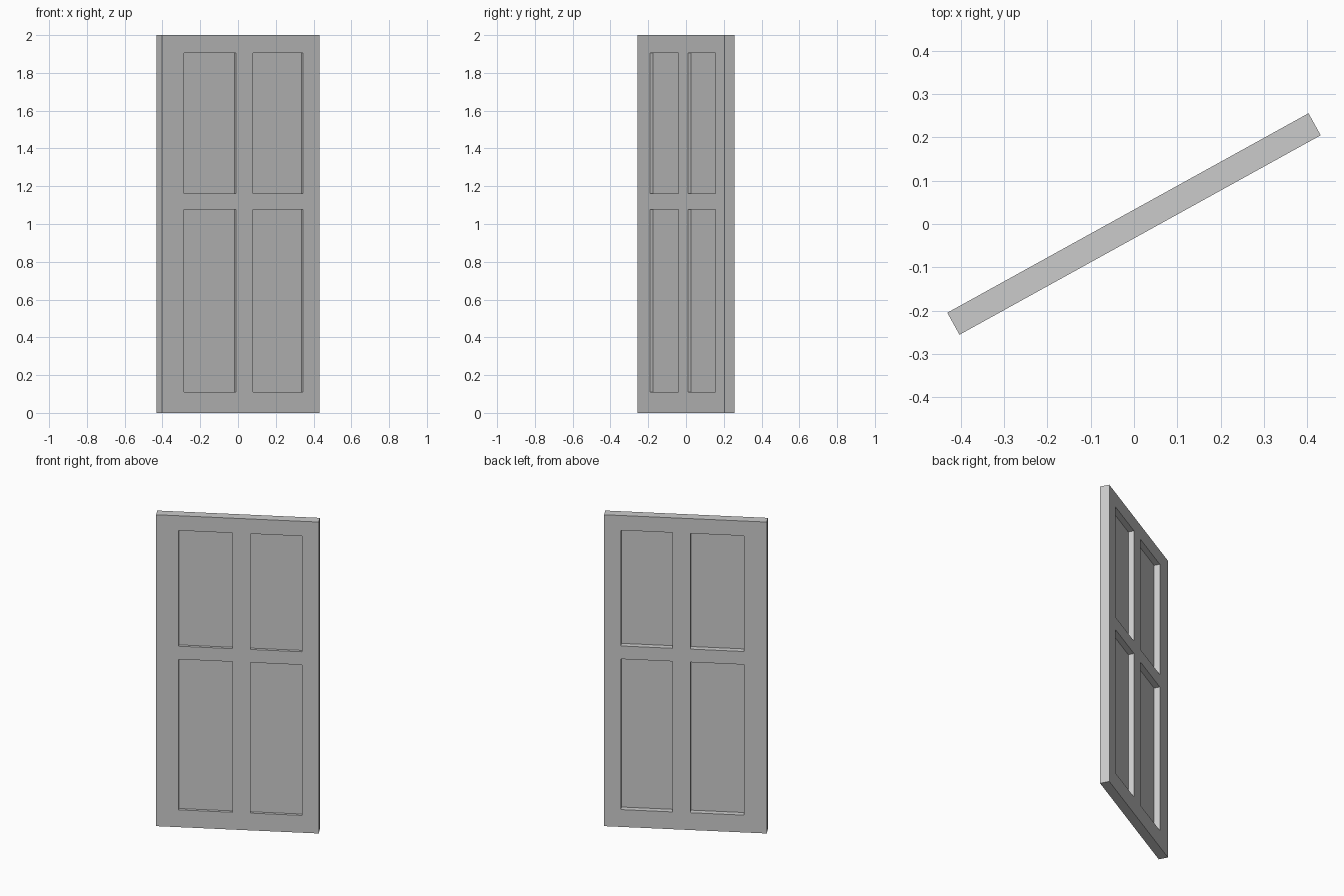
import bpy, bmesh, math
from mathutils import Matrix

if "Cube" in bpy.data.objects:
    bpy.data.objects.remove(bpy.data.objects["Cube"])

ANGLE = math.atan2(0.46, 0.833)      # the door stands ajar
W, T, H = 0.952, 0.058, 2.0
XS = [-W / 2, -0.344, -0.028, 0.075, 0.378, W / 2]   # stile edges
ZS = [0.0, 0.111, 1.078, 1.162, 1.905, H]            # rail edges
FRONT_DEPTH, BACK_DEPTH = 0.019, 0.036


def finish(name, bm):
    bmesh.ops.recalc_face_normals(bm, faces=bm.faces)
    mesh = bpy.data.meshes.new(name)
    bm.to_mesh(mesh)
    bm.free()
    ob = bpy.data.objects.new(name, mesh)
    ob.rotation_euler.z = ANGLE
    bpy.context.collection.objects.link(ob)
    return ob


# Frame: a grid of cells with four openings, extruded to the door thickness
bm = bmesh.new()
grid = [[bm.verts.new((x, -T / 2, z)) for z in ZS] for x in XS]
for i in range(5):
    for j in range(5):
        if i % 2 and j % 2:
            continue
        bm.faces.new((grid[i][j], grid[i + 1][j], grid[i + 1][j + 1], grid[i][j + 1]))
ext = bmesh.ops.extrude_face_region(bm, geom=bm.faces[:], use_keep_orig=True)
bmesh.ops.translate(bm, vec=(0, T, 0),
                    verts=[g for g in ext["geom"] if isinstance(g, bmesh.types.BMVert)])
finish("door_frame", bm)

# Thin recessed panels, set closer to the front than the back
y0, y1 = -T / 2 + FRONT_DEPTH, T / 2 - BACK_DEPTH
for i, side in ((1, "left"), (3, "right")):
    for j, level in ((1, "lower"), (3, "upper")):
        x0, x1, z0, z1 = XS[i], XS[i + 1], ZS[j], ZS[j + 1]
        bm = bmesh.new()
        m = (Matrix.Translation(((x0 + x1) / 2, (y0 + y1) / 2, (z0 + z1) / 2))
             @ Matrix.Diagonal((x1 - x0, y1 - y0, z1 - z0, 1)))
        bmesh.ops.create_cube(bm, size=1, matrix=m)
        finish(f"{level}_{side}_panel", bm)
